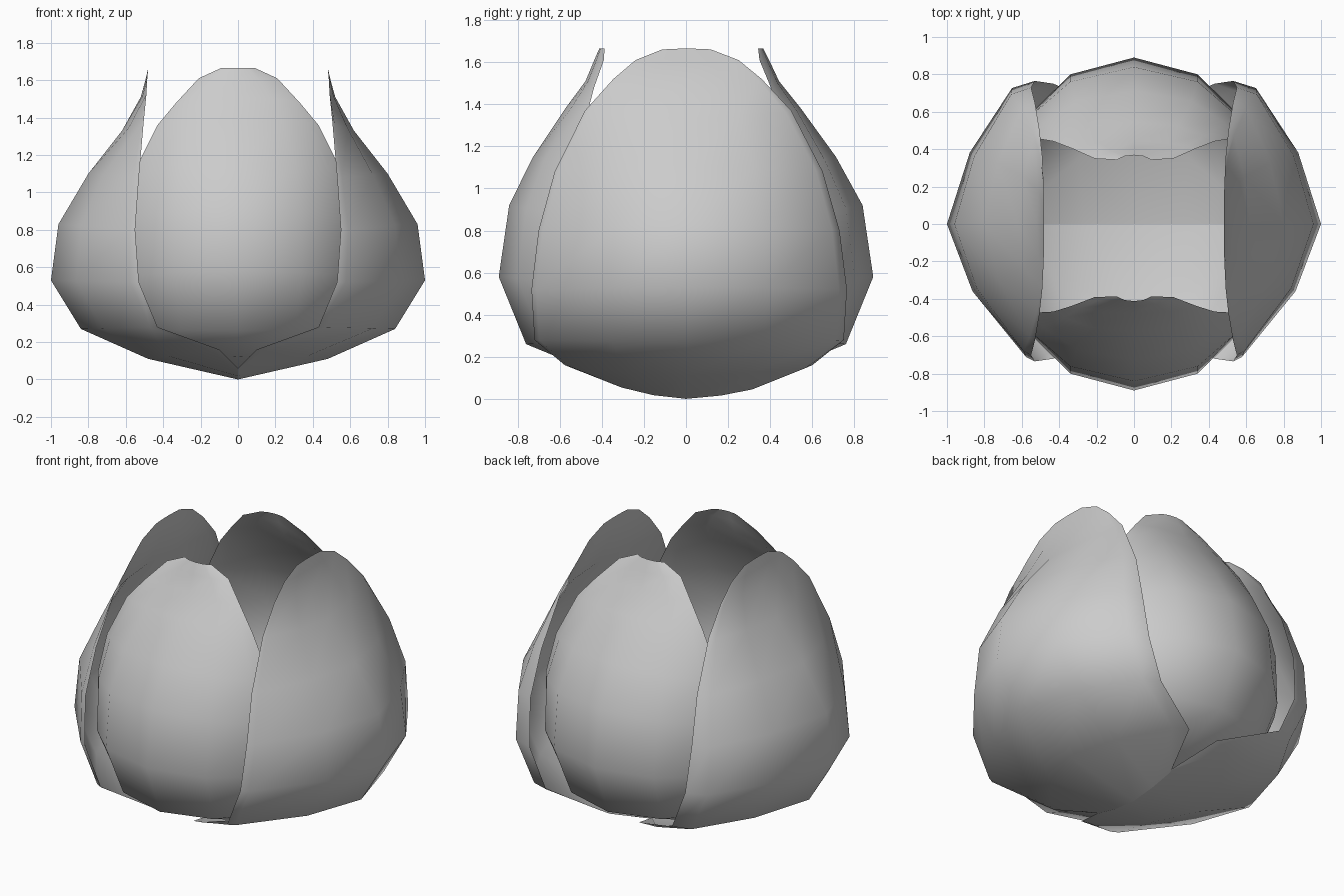
import bpy

if "Cube" in bpy.data.objects:
    bpy.data.objects.remove(bpy.data.objects["Cube"])

# Petal rows: (centre reach, centre z, edge reach, edge half-width, edge z), base to tip
OUTER = [(0, 0, 0, .33, .06), (.48, .11, .10, .60, .16), (.84, .27, .43, .75, .28),
         (1.0, .53, .53, .765, .52), (.96, .83, .55, .73, .80), (.80, 1.10, .53, .65, 1.08),
         (.62, 1.33, .505, .50, 1.37), (.52, 1.51, .49, .36, 1.52),
         (.495, 1.60, .485, .25, 1.61), (.48, 1.665, .48, .12, 1.66)]
INNER = [(0, .06, 0, .48, .14), (.42, .12, .12, .53, .19), (.76, .26, .38, .56, .28),
         (.89, .58, .48, .62, .55), (.84, .92, .48, .62, .85), (.72, 1.15, .47, .56, 1.10),
         (.56, 1.38, .455, .43, 1.36), (.46, 1.51, .42, .33, 1.48),
         (.42, 1.60, .37, .21, 1.61), (.39, 1.665, .365, .09, 1.665)]
# Cross-section steps: (width fraction, inward drop fraction)
OUTER_SECTION = [(-.96, 1), (-.93, .9), (-.47, .29), (0, 0), (.5, .26), (.95, .74), (1, 1)]
INNER_SECTION = [(-1, 1), (-.87, .7), (-.55, .22), (0, 0), (.55, .22), (.87, .7), (1, 1)]


def petal(name, rows, section, place, flip=False):
    """Curved sheet lofted from the rows; place maps (reach, side, z) to world."""
    verts, faces = [], []
    n = len(section)
    for reach, z, edge_reach, width, edge_z in rows:
        for side, drop in section:
            verts.append(place(reach + (edge_reach - reach) * drop, width * side,
                               z + (edge_z - z) * drop))
    for r in range(len(rows) - 1):
        for c in range(n - 1):
            a = r * n + c
            face = (a, a + 1, a + n + 1, a + n)
            faces.append(face[::-1] if flip else face)
    mesh = bpy.data.meshes.new(name)
    mesh.from_pydata(verts, [], faces)
    for p in mesh.polygons:
        p.use_smooth = True
    obj = bpy.data.objects.new(name, mesh)
    bpy.context.collection.objects.link(obj)
    return obj


# Outer pair, mirrored left to right
petal("right_petal", OUTER, OUTER_SECTION, lambda r, s, z: (r, s, z))
petal("left_petal", OUTER, OUTER_SECTION, lambda r, s, z: (-r, s, z), flip=True)
# Inner pair at front and back, tips leaning slightly to the front
lean = lambda z: -.022 * max(0, z - .9) / .76
petal("front_petal", INNER, INNER_SECTION, lambda r, s, z: (s, -r + lean(z), z))
petal("back_petal", INNER, INNER_SECTION, lambda r, s, z: (-s, r + lean(z), z))
